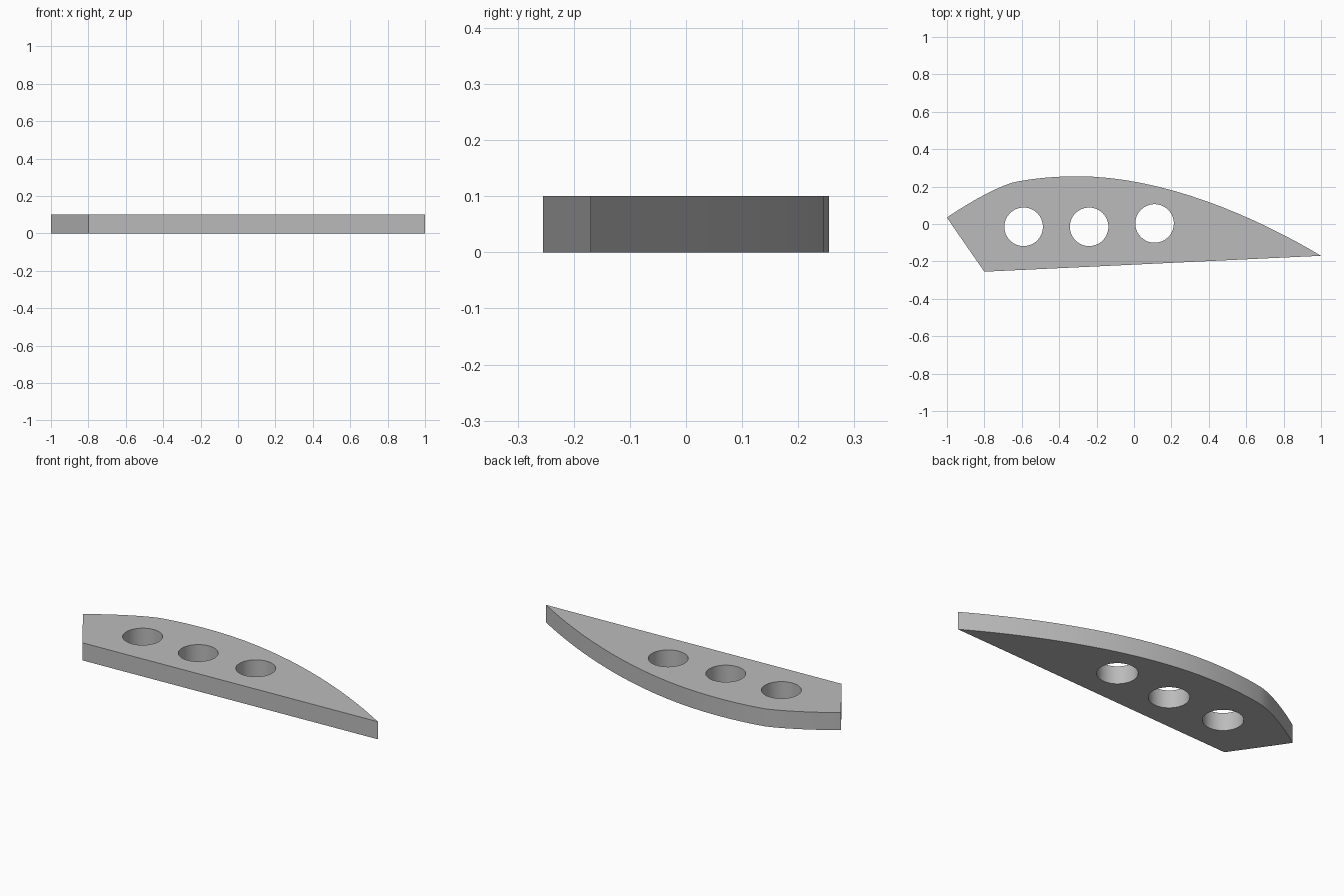
import bpy
import bmesh

cube = bpy.data.objects.get("Cube")
if cube:
    bpy.data.objects.remove(cube)

THICKNESS = 0.1
HOLE_RADIUS = 0.103
HOLES = [(-0.59, -0.015), (-0.24, -0.015), (0.11, 0.003)]

# Outline knots: left handle, point, right handle
OUTLINE = [
    ((-0.95, -0.04), (-1, 0.035), (-0.89, 0.11)),
    ((-0.74, 0.195), (-0.65, 0.221), (-0.55, 0.244)),
    ((-0.42, 0.255), (-0.3, 0.255), (0.15, 0.255)),
    ((0.64, 0.045), (1, -0.17), (0.4, -0.198)),
    ((-0.2, -0.227), (-0.8, -0.255), (-0.87, -0.155)),
]


def add_spline(curve, knots):
    """Add a closed bezier loop made of (left, point, right) knots."""
    spline = curve.splines.new("BEZIER")
    spline.bezier_points.add(len(knots) - 1)
    spline.use_cyclic_u = True
    for bez, (left, point, right) in zip(spline.bezier_points, knots):
        bez.handle_left_type = bez.handle_right_type = "FREE"
        bez.co = (*point, 0)
        bez.handle_left = (*left, 0)
        bez.handle_right = (*right, 0)


def circle_knots(cx, cy, r):
    k = r * 0.5523
    knots = []
    for dx, dy in ((1, 0), (0, 1), (-1, 0), (0, -1)):
        px, py = cx + r * dx, cy + r * dy
        knots.append(((px + k * dy, py - k * dx), (px, py), (px - k * dy, py + k * dx)))
    return knots


# Plate profile with three round holes, extruded to its thickness
profile = bpy.data.curves.new("plate_profile", "CURVE")
profile.dimensions = "2D"
profile.fill_mode = "BOTH"
profile.resolution_u = 16
profile.extrude = THICKNESS / 2
add_spline(profile, OUTLINE)
for x, y in HOLES:
    add_spline(profile, circle_knots(x, y, HOLE_RADIUS))

plate = bpy.data.objects.new("curved_plate", profile)
bpy.context.collection.objects.link(plate)
plate.location.z = THICKNESS / 2
bpy.ops.object.select_all(action="DESELECT")
plate.select_set(True)
bpy.context.view_layer.objects.active = plate
bpy.ops.object.convert(target="MESH")
plate = bpy.context.object

# Weld caps to walls so the solid is closed
bm = bmesh.new()
bm.from_mesh(plate.data)
bmesh.ops.remove_doubles(bm, verts=bm.verts, dist=0.0005)
bmesh.ops.recalc_face_normals(bm, faces=bm.faces)
bm.to_mesh(plate.data)
bm.free()

# Plain grey finish
grey = bpy.data.materials.new("plain_grey")
grey.use_nodes = True
color = (0.5, 0.5, 0.5, 1)
grey.diffuse_color = color
grey.node_tree.nodes["Principled BSDF"].inputs["Base Color"].default_value = color
plate.data.materials.clear()
plate.data.materials.append(grey)
bpy.ops.object.shade_smooth_by_angle(angle=0.52)
